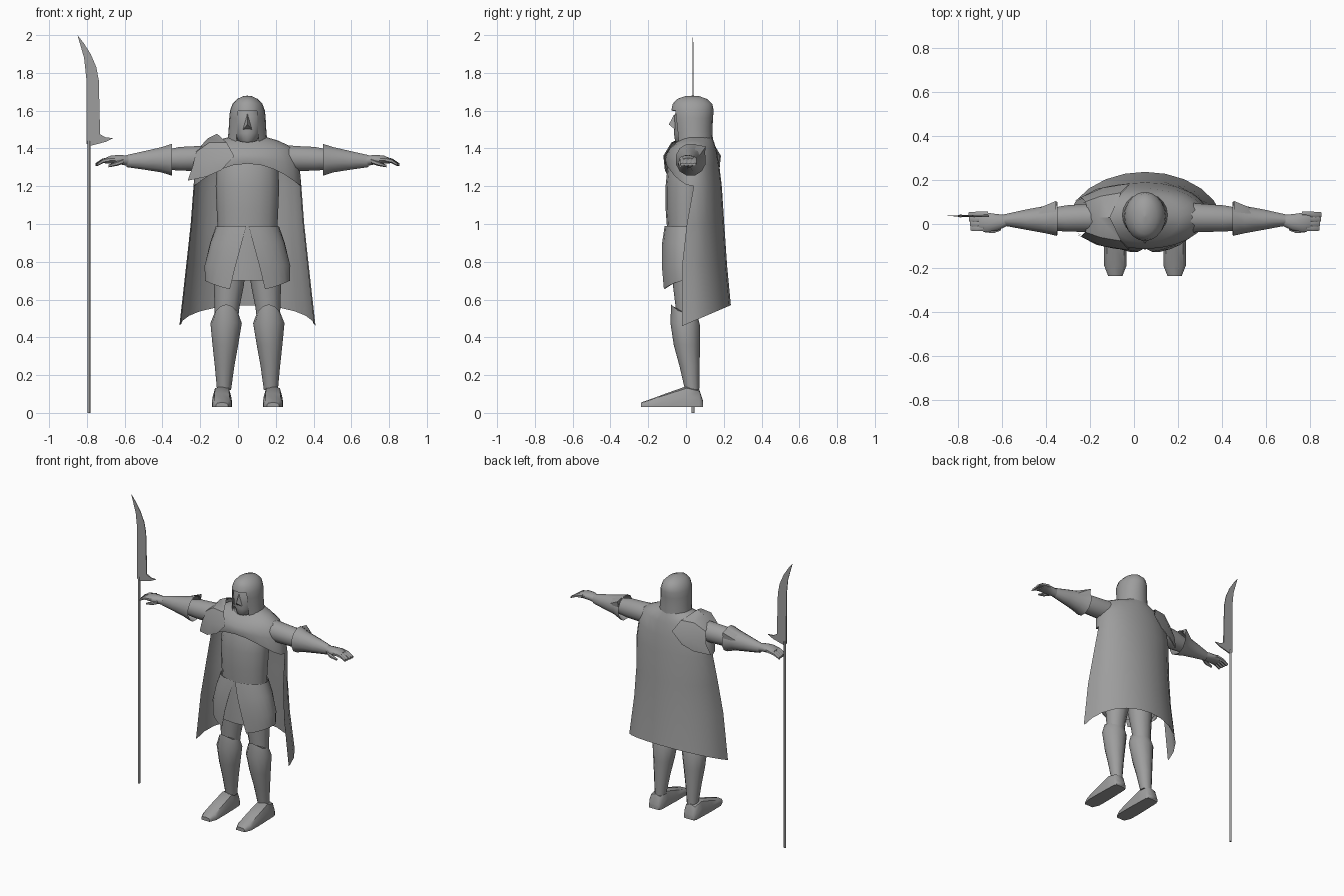
import bpy, bmesh, math
from mathutils import Vector

if "Cube" in bpy.data.objects:
    bpy.data.objects.remove(bpy.data.objects["Cube"])

CX = 0.05  # body centre line
grey = bpy.data.materials.new("steel_grey")
grey.diffuse_color = (0.34, 0.34, 0.34, 1)
grey.use_nodes = True
grey.node_tree.nodes["Principled BSDF"].inputs["Base Color"].default_value = grey.diffuse_color


def finish(name, bm, thick=0, angle=40):
    bmesh.ops.recalc_face_normals(bm, faces=bm.faces)
    me = bpy.data.meshes.new(name)
    bm.to_mesh(me)
    bm.free()
    me.materials.append(grey)
    me.shade_smooth()
    me.set_sharp_from_angle(angle=math.radians(angle))
    ob = bpy.data.objects.new(name, me)
    bpy.context.collection.objects.link(ob)
    if thick:
        mod = ob.modifiers.new("thickness", 'SOLIDIFY')
        mod.thickness = thick
        mod.offset = 0
        mod.use_rim = False  # keeps smooth shading clean along the hems
    return ob


def skin(name, rows, closed=True, caps=True, thick=0, keep=None, angle=40):
    """Bridge rows of points; keep(row, column) may leave faces out."""
    bm = bmesh.new()
    vs = [[bm.verts.new(p) for p in r] for r in rows]
    n = len(rows[0])
    for i in range(len(rows) - 1):
        for j in range(n if closed else n - 1):
            if keep is None or keep(i, j):
                k = (j + 1) % n
                bm.faces.new((vs[i][j], vs[i][k], vs[i + 1][k], vs[i + 1][j]))
    if closed and caps:
        bm.faces.new(vs[0])
        bm.faces.new(vs[-1])
    loose = [v for v in bm.verts if not v.link_faces]
    bmesh.ops.delete(bm, geom=loose, context='VERTS')
    return finish(name, bm, thick, angle)


def oval(cx, rx, yf, yb, z, zf=None, zb=None, angles=None, n=16):
    """Level oval; angle 0 is the front. Height may differ at front and back."""
    angles = angles or [2 * math.pi * i / n for i in range(n)]
    pts = []
    for a in angles:
        c = math.cos(a)
        end = zf if c > 0 else zb
        h = z if end is None else z + (end - z) * c * c
        pts.append((cx + rx * math.sin(a), (yf + yb) / 2 + c * (yf - yb) / 2, h))
    return pts


def tube(name, side, stations, n=12, caps=True, thick=0):
    """Limb along x: (distance, y, z, y radius, z radius)."""
    rows = [[(CX + side * d, y + ry * math.cos(2 * math.pi * (i + .5) / n),
              z + rz * math.sin(2 * math.pi * (i + .5) / n)) for i in range(n)]
            for d, y, z, ry, rz in stations]
    return skin(name, rows, caps=caps, thick=thick)


# Torso
skin("torso", [oval(CX, rx, yf, yb, z) for z, rx, yf, yb in
               [(.78, .15, -.09, .10), (.97, .158, -.10, .10), (1.08, .163, -.108, .11),
                (1.2, .168, -.108, .12), (1.33, .16, -.095, .12), (1.42, .10, -.05, .10)]], angle=60)

# Hood with an open front
hood = [(1.43, .103, -.055, .14), (1.50, .097, -.062, .138), (1.56, .094, -.07, .14),
        (1.60, .09, -.075, .144), (1.635, .077, -.068, .137), (1.66, .053, -.045, .11),
        (1.674, .022, -.005, .07)]
hood_rows = [oval(CX, rx, yf, yb, z, n=20) for z, rx, yf, yb in hood]
hood_rows.append([(CX, .035, 1.677)] * 20)
skin("hood", hood_rows, caps=False, thick=.005, angle=60,
     keep=lambda i, j: i > 2 or 2 <= j < 18)

# Face and nose
skin("face", [oval(CX, rx, yf, .09, z, n=16) for z, rx, yf in
              [(1.425, .035, -.045), (1.44, .05, -.058), (1.48, .07, -.064),
               (1.53, .078, -.062), (1.57, .078, -.062), (1.62, .06, -.045)]], angle=60)
bm = bmesh.new()
nose = [bm.verts.new(p) for p in [(CX, -.06, 1.585), (CX - .024, -.058, 1.50),
                                  (CX + .024, -.058, 1.50), (CX, -.091, 1.527)]]
for f in [(0, 1, 3), (0, 3, 2), (1, 2, 3), (0, 2, 1)]:
    bm.faces.new([nose[i] for i in f])
finish("nose", bm, angle=70)

# Mantle over the shoulders, running down into the open cape
rows = [oval(CX, rx, yf, yb, z, zf, zb, n=24) for rx, yf, yb, z, zf, zb in
        [(.09, -.05, .135, 1.46, 1.43, 1.46), (.16, -.083, .147, 1.44, 1.40, 1.43),
         (.235, -.102, .16, 1.405, 1.37, 1.39), (.272, -.111, .175, 1.32, 1.345, 1.30),
         (.283, -.105, .187, 1.20, 1.32, 1.20)]]
for rx, mid, back, z in [(.298, .005, .20, 1.0), (.322, -.02, .215, .78)]:
    rows.append(oval(CX, rx, 2 * mid - back, back, z, n=24))
hem = oval(CX, .358, -.275, .235, 0, n=24)
rows.append([(x, y, .46 + .11 * max(0, (y + .02) / .255)) for x, y, z in hem])
skin("cape", rows, caps=False, thick=.005, angle=60, keep=lambda i, j: i < 4 or 6 <= j < 18)

# Shoulder plate on one side, the same at front and back
front = [[(-.09, -.109, 1.285), (-.17, -.092, 1.25), (-.265, -.04, 1.23)],
         [(-.02, -.117, 1.36), (-.14, -.098, 1.34), (-.24, -.055, 1.30)],
         [(-.06, -.075, 1.43), (-.15, -.06, 1.43), (-.22, -.035, 1.38)],
         [(-.11, .03, 1.475), (-.16, .03, 1.45), (-.20, .03, 1.405)]]
back = [[(x, .065 - y, z) for x, y, z in r] for r in reversed(front[:3])]
skin("shoulder_plate", front + back, closed=False, thick=.006)

# Skirt under the hip plates
skin("skirt", [oval(CX, rx, -ry, ry, z) for z, rx, ry in
               [(.98, .155, .105), (.85, .185, .112), (.70, .20, .113)]],
     caps=False, thick=.005)

for side, tag in ((-1, "right"), (1, "left")):
    # Hip plate wrapping each side, parting towards the hem
    rows = []
    for z, zf, rx, ry, start in [(.985, .99, .165, .11, 2), (.90, .90, .195, .125, 9),
                                 (.78, .77, .225, .13, 17), (.70, .645, .222, .126, 25)]:
        ang = [side * math.radians(start + (178 - start) * i / 12) for i in range(13)]
        rows.append(oval(CX, rx, -ry, ry, z, zf, z, angles=ang))
    skin(tag + "_hip_plate", rows, closed=False, thick=.006)

    # Thigh
    skin(tag + "_thigh", [oval(CX + side * d, rx, yf, yb, z, n=12) for z, d, rx, yf, yb in
                          [(.85, .09, .085, -.08, .09), (.68, .098, .08, -.07, .08),
                           (.56, .108, .066, -.055, .065), (.48, .112, .06, -.05, .06)]])
    # Greave with a knee peak
    skin(tag + "_greave", [oval(CX + side * d, rx, yf, yb, z, zf, zb, n=12)
                           for d, rx, yf, yb, z, zf, zb in
                           [(.112, .062, -.078, .065, .53, .575, .50),
                            (.113, .083, -.083, .075, .475, .48, .46),
                            (.117, .068, -.065, .074, .36, .36, .36),
                            (.121, .052, -.035, .072, .25, .25, .25),
                            (.124, .037, -.005, .07, .12, .12, .12)]])
    # Foot, lofted from heel to toe
    fx = CX + side * .135
    rows = []
    for y, w, top in [(.09, .038, .065), (.07, .047, .125), (.005, .049, .142),
                      (-.10, .052, .105), (-.19, .051, .072), (-.238, .032, .055)]:
        h = top - .03
        rows.append([(fx - w, y, .03), (fx - w, y, .03 + h * .5), (fx - w * .75, y, top - h * .1),
                     (fx, y, top), (fx + w * .75, y, top - h * .1),
                     (fx + w, y, .03 + h * .5), (fx + w, y, .03)])
    skin(tag + "_foot", rows, angle=50)

    # Upper arm, flared forearm guard and hand
    tube(tag + "_upper_arm", side, [(.14, .03, 1.35, .075, .075), (.26, .028, 1.347, .066, .068),
                                    (.36, .025, 1.345, .062, .065), (.44, .022, 1.34, .05, .052)])
    tube(tag + "_forearm", side, [(.40, .025, 1.34, .08, .085), (.455, .02, 1.34, .062, .067),
                                  (.54, .02, 1.337, .046, .05), (.64, .018, 1.333, .025, .031)],
         caps=False, thick=.004)
    bm = bmesh.new()  # elbow spike
    pts = [(.405, .105, 1.41), (.405, .055, 1.42), (.405, .098, 1.36), (.49, .07, 1.36), (.49, .045, 1.39)]
    vs = [bm.verts.new((CX + side * d, y, z)) for d, y, z in pts]
    for f in [(0, 1, 4), (0, 4, 3), (0, 3, 2), (0, 2, 1), (1, 2, 3, 4)]:
        bm.faces.new([vs[i] for i in f])
    finish(tag + "_elbow_spike", bm)
    tube(tag + "_palm", side, [(.62, .018, 1.333, .024, .029), (.67, .008, 1.34, .038, .026),
                               (.72, .008, 1.342, .045, .022), (.755, .012, 1.335, .044, .014)])
    for k in range(4):  # curled fingers, held together
        y = -.02 + .021 * k
        reach = .055 + .003 * k
        tube(f"{tag}_finger_{k + 1}", side,
             [(.715, y, 1.343, .015, .015), (.73 + reach * .6, y, 1.334, .015, .012),
              (.74 + reach, y, 1.314, .012, .008)], n=6)
    tube(tag + "_thumb", side, [(.655, -.015, 1.333, .016, .014), (.69, -.03, 1.32, .014, .012),
                                (.735, -.03, 1.307, .008, .007)], n=6)

# Polearm shaft
bm = bmesh.new()
bmesh.ops.create_cone(bm, cap_ends=True, segments=8, radius1=.008, radius2=.008, depth=1.44)
bmesh.ops.translate(bm, verts=bm.verts, vec=Vector((-.79, .037, .72)))
finish("polearm_shaft", bm, angle=50)

# Polearm blade with a hooked base
outline = [(-.85, 2.0), (-.815, 1.955), (-.78, 1.90), (-.75, 1.83), (-.737, 1.76), (-.73, 1.475),
           (-.70, 1.458), (-.66, 1.455), (-.70, 1.435), (-.785, 1.413), (-.802, 1.425),
           (-.803, 1.77), (-.815, 1.88)]
bm = bmesh.new()
face = bm.faces.new([bm.verts.new((x, .033, z)) for x, z in outline])
ext = bmesh.ops.extrude_face_region(bm, geom=[face])
bmesh.ops.translate(bm, vec=(0, .008, 0),
                    verts=[g for g in ext["geom"] if isinstance(g, bmesh.types.BMVert)])
for v in bm.verts:  # thin out towards the tip
    v.co.y = .037 + (v.co.y - .037) * (1 - .7 * max(0, v.co.z - 1.45) / .55)
finish("polearm_blade", bm)
